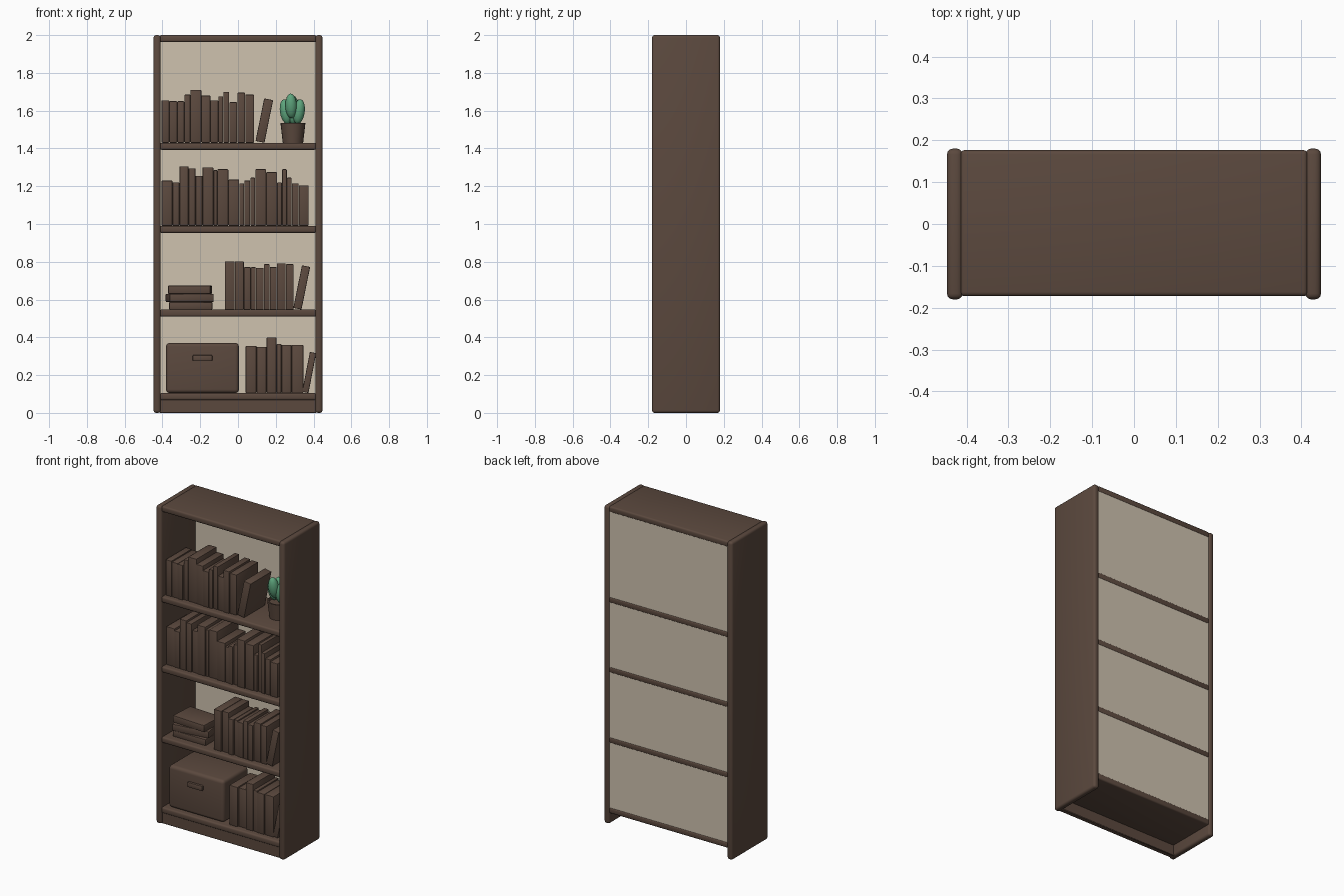
import bpy
import bmesh
import math
import random
from mathutils import Matrix, Vector

random.seed(4)

default = bpy.data.objects.get("Cube")
if default:
    bpy.data.objects.remove(default, do_unlink=True)


def material(name, rgb):
    mat = bpy.data.materials.new(name)
    mat.use_nodes = True
    color = (*rgb, 1.0)
    mat.diffuse_color = color
    mat.node_tree.nodes["Principled BSDF"].inputs["Base Color"].default_value = color
    return mat


wood = material("dark brown wood", (0.105, 0.066, 0.048))
panel = material("pale beige panel", (0.62, 0.54, 0.43))
green = material("succulent green", (0.11, 0.37, 0.2))


def finish(name, bm, mat, loc=(0, 0, 0), rot=(0, 0, 0)):
    """Turn a bmesh into a placed object, smooth with sharp edges kept."""
    mesh = bpy.data.meshes.new(name)
    bm.to_mesh(mesh)
    bm.free()
    mesh.materials.append(mat)
    mesh.shade_smooth()
    mesh.set_sharp_from_angle(angle=math.radians(40))
    obj = bpy.data.objects.new(name, mesh)
    obj.location = loc
    obj.rotation_euler = rot
    bpy.context.collection.objects.link(obj)
    return obj


def box(name, size, loc, mat=wood, bevel=0.0, segments=3, rot=(0, 0, 0)):
    """Bevelled box whose origin is the middle of its underside."""
    bm = bmesh.new()
    bmesh.ops.create_cube(bm, size=1)
    bmesh.ops.translate(bm, verts=bm.verts, vec=(0, 0, 0.5))
    bmesh.ops.scale(bm, verts=bm.verts, vec=size)
    if bevel:
        bmesh.ops.bevel(bm, geom=bm.edges[:], offset=bevel, segments=segments,
                        profile=0.5, affect='EDGES')
    return finish(name, bm, mat, loc, rot)


# Case: sides, boards, plinth and back
for side, x in (("left", 0.428), ("right", -0.428)):
    box(side + "_side", (0.038, 0.36, 2), (x, 0, 0), bevel=0.014)

THICK = 0.037
BOARDS = {"bottom_shelf": 0.105, "lower_shelf": 0.547, "middle_shelf": 0.99,
          "upper_shelf": 1.43, "top_board": 2.0}
for name, top in BOARDS.items():
    box(name, (0.83, 0.349, THICK), (0, 0.002, top - THICK), bevel=0.01)

box("plinth", (0.83, 0.03, 0.075), (0, -0.15, 0), bevel=0.003, segments=1)
box("back_panel", (0.826, 0.012, 1.9), (0, 0.167, 0.08), panel)

# Books: each row is a start x, widths in thousandths, heights in hundredths
ROWS = {
    "upper_shelf": (-0.405,
                    (42, 42, 37, 32, 58, 48, 42, 26, 32, 42, 42, 48),
                    (22.5, 22, 22, 25.5, 28, 25, 22.5, 24.5, 27, 21.5, 26.5, 25.5)),
    "middle_shelf": (-0.405,
                     (58, 37, 48, 37, 37, 58, 21, 58, 58, 26, 32, 26, 58, 58, 26, 26,
                      26, 37, 52),
                     (24, 23, 31.5, 30.5, 26.5, 31, 29.5, 30, 24.5, 22.5, 24, 25.5, 30,
                      28.5, 23, 30, 25.5, 22.5, 21.5)),
    "lower_shelf": (-0.07,
                    (53, 48, 37, 26, 42, 32, 37, 48, 42),
                    (25.5, 25.5, 22.5, 22.5, 22, 24, 22.5, 24.5, 24)),
    "bottom_shelf": (0.04,
                     (58, 53, 53, 26, 53, 63),
                     (25, 24.5, 29.5, 26, 25.5, 25.5)),
}
for shelf, (x, widths, heights) in ROWS.items():
    for i, (w, h) in enumerate(zip(widths, heights)):
        w /= 1000
        front = -0.14 + random.uniform(-0.006, 0.006)
        depth = random.uniform(0.2, 0.22)
        box(f"{shelf}_book_{i + 1}", (w - 0.001, depth, h / 100),
            (x + w / 2, front + depth / 2, BOARDS[shelf]), bevel=0.004, segments=2)
        x += w


# Leaning books pivot on their lower right edge
def leaning_book(shelf, pivot_x, width, height, tilt):
    a = math.radians(tilt)
    loc = (pivot_x - width / 2 * math.cos(a), -0.035,
           BOARDS[shelf] + width / 2 * math.sin(a))
    box(shelf + "_leaning_book", (width, 0.21, height), loc, bevel=0.004,
        segments=2, rot=(0, a, 0))


leaning_book("upper_shelf", 0.14, 0.048, 0.23, 11.5)
leaning_book("lower_shelf", 0.336, 0.044, 0.23, 11.5)
leaning_book("bottom_shelf", 0.373, 0.034, 0.215, 11)

# Stack of lying books
z = BOARDS["lower_shelf"]
for i, (w, d, h, x, turn) in enumerate(((0.23, 0.17, 0.04, -0.25, 0),
                                        (0.235, 0.16, 0.043, -0.256, 8),
                                        (0.225, 0.16, 0.044, -0.254, -3))):
    box(f"stacked_book_{i + 1}", (w, d, h), (x, -0.045, z), bevel=0.005,
        segments=2, rot=(0, 0, math.radians(turn)))
    z += h

# Storage box with a handle
box("storage_box", (0.386, 0.25, 0.265), (-0.188, -0.025, BOARDS["bottom_shelf"]),
    bevel=0.02, segments=4)
box("storage_box_handle", (0.104, 0.02, 0.032), (-0.188, -0.154, 0.274),
    bevel=0.005, segments=2)

# Plant pot: tapered, with sunken soil
POT = Vector((0.291, -0.01, BOARDS["upper_shelf"]))
bm = bmesh.new()
profile = ((0, 0), (0.054, 0), (0.066, 0.104), (0.058, 0.104), (0.056, 0.09), (0, 0.09))
points = [bm.verts.new((r, 0, h)) for r, h in profile]
edges = [bm.edges.new(pair) for pair in zip(points, points[1:])]
bmesh.ops.spin(bm, geom=points + edges, axis=(0, 0, 1), cent=(0, 0, 0),
               angle=math.tau, steps=24)
bmesh.ops.remove_doubles(bm, verts=bm.verts, dist=0.0001)
bmesh.ops.recalc_face_normals(bm, faces=bm.faces)
finish("plant_pot", bm, wood, POT)


# Succulent: upright leaves around a taller one
def leaf(name, offset, radius, half_height, tilt=0.0, turn=0.0):
    bm = bmesh.new()
    bmesh.ops.create_uvsphere(bm, u_segments=16, v_segments=12, radius=1)
    bmesh.ops.scale(bm, verts=bm.verts, vec=(radius, radius, half_height))
    bmesh.ops.rotate(bm, verts=bm.verts, cent=(0, 0, 0),
                     matrix=Matrix.Rotation(tilt, 3, 'Y'))
    bmesh.ops.rotate(bm, verts=bm.verts, cent=(0, 0, 0),
                     matrix=Matrix.Rotation(turn, 3, 'Z'))
    finish(name, bm, green, POT + Vector(offset))


leaf("centre_leaf", (0, 0, 0.175), 0.032, 0.075)
for i in range(5):
    turn = math.radians(-105 + 72 * i)
    height = 0.195 if i == 0 else 0.165
    leaf(f"outer_leaf_{i + 1}",
         (0.038 * math.cos(turn), 0.038 * math.sin(turn), height),
         0.031, 0.066, math.radians(9), turn)
